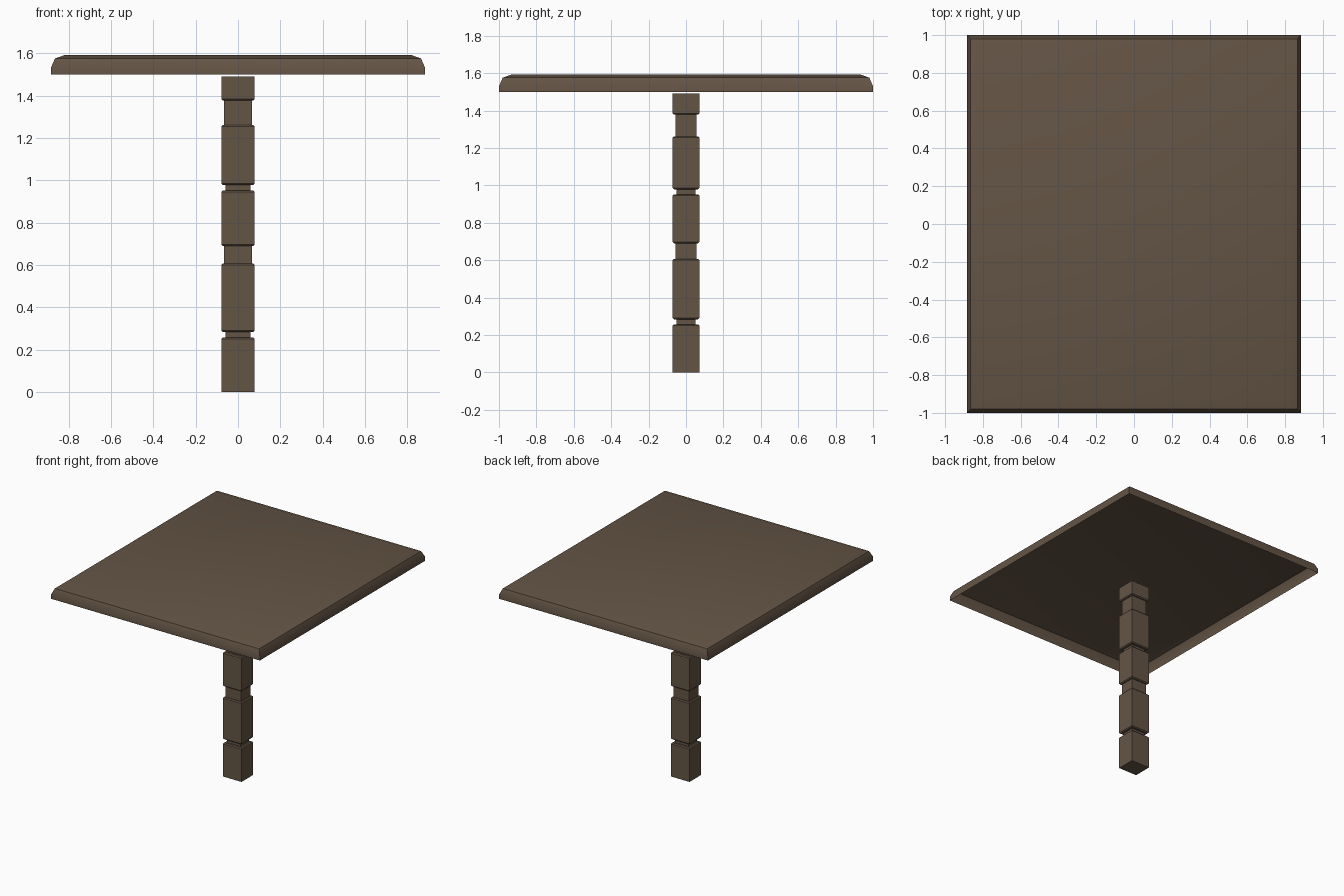
import bpy, bmesh

if "Cube" in bpy.data.objects:
    bpy.data.objects.remove(bpy.data.objects["Cube"])

wood = bpy.data.materials.new("dark_brown_wood")
wood.diffuse_color = (0.127, 0.089, 0.060, 1)
wood.use_nodes = True
wood.node_tree.nodes["Principled BSDF"].inputs["Base Color"].default_value = wood.diffuse_color


def loft(name, rings, cap_bottom, cap_top, smooth=None):
    """Stack rectangular rings (half x, half y, z) into one skin."""
    bm = bmesh.new()
    loops = [[bm.verts.new((sx * hx, sy * hy, z))
              for sx, sy in ((-1, -1), (1, -1), (1, 1), (-1, 1))]
             for hx, hy, z in rings]
    for a, b in zip(loops, loops[1:]):
        for i in range(4):
            j = (i + 1) % 4
            bm.faces.new((a[i], a[j], b[j], b[i]))
    if cap_bottom:
        bm.faces.new(loops[0][::-1])
    if cap_top:
        bm.faces.new(loops[-1])
    mesh = bpy.data.meshes.new(name)
    bm.to_mesh(mesh)
    bm.free()
    mesh.materials.append(wood)
    obj = bpy.data.objects.new(name, mesh)
    bpy.context.collection.objects.link(obj)
    if smooth:
        bpy.context.view_layer.objects.active = obj
        obj.select_set(True)
        bpy.ops.object.shade_smooth_by_angle(angle=smooth)
        obj.select_set(False)
    return obj


# Table top: thin shell with bevelled rim, open underneath
top_profile = [(0.0, 1.50), (0.0, 1.53), (0.02, 1.576), (0.066, 1.592)]
loft("table_top", [(0.885 - d, 1.0 - d, z) for d, z in top_profile],
     False, True, 0.5)

# Centre leg: square post with chamfered grooves (start, end, depth)
HX, HY, C = 0.079, 0.071, 0.007
grooves = [(0.25, 0.291, 0.021), (0.60, 0.697, 0.014),
           (0.945, 0.985, 0.021), (1.255, 1.385, 0.014)]
leg_profile = [(0, 0)]
for z0, z1, d in grooves:
    leg_profile += [(0, z0), (C, z0 + C), (d, z0 + C),
                    (d, z1 - C), (C, z1 - C), (0, z1)]
leg_profile.append((0, 1.49))
loft("centre_leg", [(HX - d, HY - d, z) for d, z in leg_profile], True, True)
